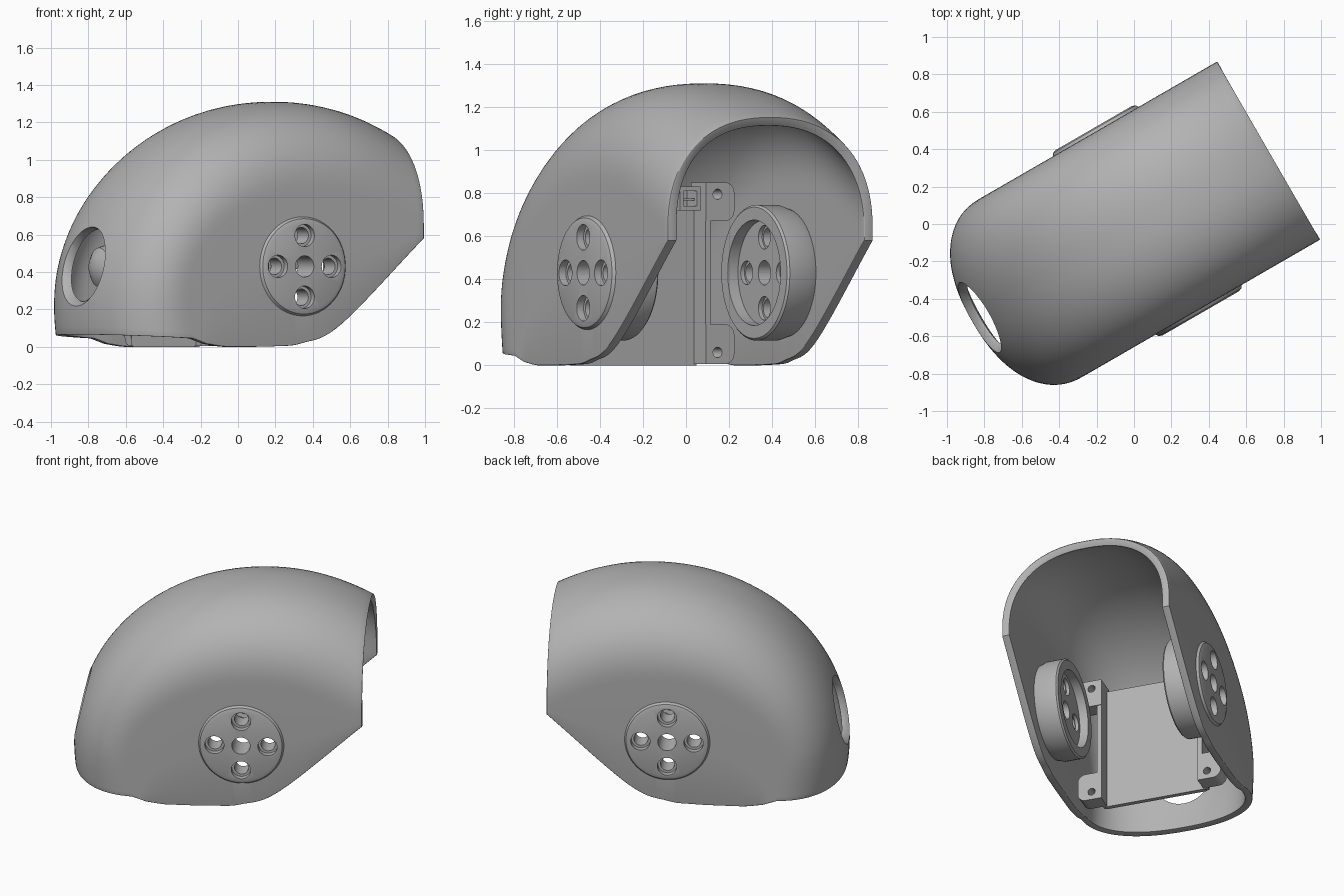
import bpy, bmesh
from math import radians, pi, sin, cos
from mathutils import Matrix, Vector

if "Cube" in bpy.data.objects:
    bpy.data.objects.remove(bpy.data.objects["Cube"])

# Everything is built along local x, then turned 30 degrees into place
PLACE = Matrix.Rotation(radians(30), 4, 'Z') @ Matrix.Translation((0, -0.02, 0))
PIVOT = Vector((0.07, 0, 0.43))
HALF_WIDTH = 0.55

grey = bpy.data.materials.new("plain_grey")
grey.use_nodes = True
grey.diffuse_color = (0.45, 0.45, 0.45, 1)
grey.node_tree.nodes["Principled BSDF"].inputs["Base Color"].default_value = grey.diffuse_color


def finish(name, bm):
    bmesh.ops.recalc_face_normals(bm, faces=bm.faces)
    mesh = bpy.data.meshes.new(name)
    bm.to_mesh(mesh)
    bm.free()
    mesh.transform(PLACE)
    mesh.materials.append(grey)
    obj = bpy.data.objects.new(name, mesh)
    bpy.context.collection.objects.link(obj)
    return obj


def bake(obj):
    dg = bpy.context.evaluated_depsgraph_get()
    mesh = bpy.data.meshes.new_from_object(obj.evaluated_get(dg))
    obj.modifiers.clear()
    obj.data = mesh


def cut(obj, cutter):
    mod = obj.modifiers.new("cut", 'BOOLEAN')
    mod.operation = 'DIFFERENCE'
    mod.solver = 'EXACT'
    mod.object = cutter
    bake(obj)


def lathe(bm, profile, matrix, steps=48):
    # Revolve (radius, height) points about z, then move by matrix
    part = bmesh.new()
    verts = [part.verts.new((r, 0, h)) for r, h in profile]
    edges = [part.edges.new(p) for p in zip(verts, verts[1:])]
    bmesh.ops.spin(part, geom=verts + edges, cent=(0, 0, 0), axis=(0, 0, 1),
                   angle=2 * pi, steps=steps, use_merge=False)
    bmesh.ops.remove_doubles(part, verts=part.verts, dist=1e-5)
    bmesh.ops.recalc_face_normals(part, faces=part.faces)
    part.transform(matrix)
    temp = bpy.data.meshes.new("temp")
    part.to_mesh(temp)
    part.free()
    bm.from_mesh(temp)
    bpy.data.meshes.remove(temp)


def box(bm, low, high):
    low, high = Vector(low), Vector(high)
    m = Matrix.Translation((low + high) / 2) @ Matrix.Diagonal((*(high - low), 1))
    bmesh.ops.create_cube(bm, size=1, matrix=m)


def side_box(bm, s, xs, ys, zs):
    # Box given for the left side, mirrored to the right when s is -1
    y0, y1 = sorted(s * y for y in ys)
    box(bm, (xs[0], y0, zs[0]), (xs[1], y1, zs[1]))


def sideways(s, origin):
    return Matrix.Translation(origin) @ Matrix.Rotation(-s * pi / 2, 4, 'X')


def forward(origin, tilt=0):
    return Matrix.Translation(origin) @ Matrix.Rotation(radians(tilt) - pi / 2, 4, 'Y')


def spline(points, t):
    # Catmull-Rom curve through evenly spaced points, t from 0 to 1
    pts = [Vector(p) for p in points]
    pts = [2 * pts[0] - pts[1]] + pts + [2 * pts[-1] - pts[-2]]
    f = t * (len(pts) - 3)
    i = min(int(f), len(pts) - 4)
    f -= i
    a, b, c, d = pts[i:i + 4]
    return 0.5 * (2 * b + (c - a) * f + (2 * a - 5 * b + 4 * c - d) * f ** 2
                  + (3 * b - a - 3 * c + d) * f ** 3)


def crest(t):
    # Elliptical ridge line from the front lip over the top to the back rim
    a = radians(187 + t * (59.2 - 187))
    return Vector((.2 + 1.21 * cos(a), .2 + 1.11 * sin(a)))


# Shell: ridge, edge of the flat cheeks, and lower edge, as (x, z)
cheek = [(-.61, .045), (-.64, .31), (-.53, .55), (-.28, .74), (.02, .83), (.42, .81), (.82, .63)]
lower = [(-.52, .015), (-.40, 0), (-.25, 0), (-.10, .003), (.07, .02), (.31, .12), (.82, .58)]
bm = bmesh.new()
rows = []
SECTIONS, ARC = 60, 24
for i in range(SECTIONS + 1):
    t = i / SECTIONS
    p, f, b = crest(t), spline(cheek, t), spline(lower, t)
    b.y = max(b.y, 0)
    half = [(b, 1), ((b + f) / 2, 1)]
    for k in range(ARC + 1):
        a = k / ARC * pi / 2
        half.append((f + (p - f) * sin(a) ** (2 / 2.3), max(cos(a), 0) ** (2 / 2.3)))
    half[-1] = (p, 0)
    ring = [(q.x, -w * HALF_WIDTH, q.y) for q, w in half]
    ring += [(x, -y, z) for x, y, z in reversed(ring[:-1])]
    rows.append([bm.verts.new(c) for c in ring])
for r0, r1 in zip(rows, rows[1:]):
    for j in range(len(r0) - 1):
        bm.faces.new((r0[j], r0[j + 1], r1[j + 1], r1[j]))
shell = finish("shell", bm)
# Face outward, then thicken inward and round the rim
top = max(shell.data.polygons, key=lambda q: q.center.z)
if top.normal.z < 0:
    shell.data.flip_normals()
solid = shell.modifiers.new("thickness", 'SOLIDIFY')
solid.thickness = 0.047
solid.offset = -1
rim = shell.modifiers.new("rim", 'BEVEL')
rim.width = 0.01
rim.segments = 3
rim.limit_method = 'ANGLE'
rim.angle_limit = radians(50)
bake(shell)
parts = [shell]

# Pivot bosses: outer pad, inner recessed ring, five stepped holes
boss_profile = [(0, .572), (.235, .572), (.255, .565), (.265, .55), (.265, .52), (.295, .52),
                (.315, .46), (.315, .355), (.305, .345), (.245, .345), (.245, .40), (0, .40)]
hole_profile = [(0, .33), (.055, .33), (.055, .42), (.044, .42), (.044, .535),
                (.06, .535), (.06, .7), (0, .7)]
centre_profile = [(0, .33), (.057, .33), (.057, .7), (0, .7)]
offsets = [(.165, 0), (-.165, 0), (0, .165), (0, -.165)]
for side, s in (("left", 1), ("right", -1)):
    bm = bmesh.new()
    lathe(bm, boss_profile, sideways(s, PIVOT), 64)
    boss = finish(side + "_pivot_boss", bm)
    bm = bmesh.new()
    lathe(bm, centre_profile, sideways(s, PIVOT), 32)
    for dx, dz in offsets:
        lathe(bm, hole_profile, sideways(s, PIVOT + Vector((dx, 0, dz))), 32)
    holes = finish("hole_cutter", bm)
    holes.hide_render = True
    cut(boss, holes)
    cut(shell, holes)
    bpy.data.objects.remove(holes)
    parts.append(boss)

# Round eye opening with a flared lip, tipped slightly upward
bm = bmesh.new()
lathe(bm, [(0, .7), (.195, .7), (.195, .93), (.205, .96), (.235, .99), (.235, 1.2), (0, 1.2)],
      forward((0, 0, .31), 8), 48)
eye_cutter = finish("eye_cutter", bm)
eye_cutter.hide_render = True
cut(shell, eye_cutter)
bpy.data.objects.remove(eye_cutter)

# Lens barrel behind the opening
bm = bmesh.new()
lathe(bm, [(0, .44), (.12, .44), (.12, .82), (.105, .87), (.06, .9), (0, .91)],
      forward((0, 0, .425)), 40)
parts.append(finish("lens", bm))

# Upright inner panel
bm = bmesh.new()
box(bm, (-.47, -.33, 0), (-.44, .33, .82))
parts.append(finish("inner_panel", bm))

# Small open socket at the top of the panel
bm = bmesh.new()
for z in (.72, .81):
    box(bm, (-.45, .19, z), (-.35, .30, z + .02))
for y in (.19, .28):
    box(bm, (-.45, y, .73), (-.35, y + .02, .82))
box(bm, (-.45, .21, .765), (-.37, .28, .775))
parts.append(finish("socket", bm))

# Side brackets with thick drilled ears
for side, s in (("left", 1), ("right", -1)):
    bm = bmesh.new()
    side_box(bm, s, (-.47, -.335), (.317, .345), (.005, .85))
    parts.append(finish(side + "_bracket", bm))
    for level, low, high in (("lower", .005, .19), ("upper", .67, .85)):
        bm = bmesh.new()
        side_box(bm, s, (-.44, -.33), (.318, .47), (low, high))
        edges = [e for e in bm.edges if abs(e.verts[0].co.x - e.verts[1].co.x) > .01
                 and abs(e.verts[0].co.y) > .4]
        bmesh.ops.bevel(bm, geom=edges, offset=.05, segments=6, affect='EDGES', profile=.5)
        ear = finish(side + "_" + level + "_ear", bm)
        bm = bmesh.new()
        z = low + .055 if level == "lower" else high - .055
        lathe(bm, [(0, .25), (.024, .25), (.024, .6), (0, .6)], forward((0, s * .38, z)), 24)
        drill = finish("drill_cutter", bm)
        drill.hide_render = True
        cut(ear, drill)
        bpy.data.objects.remove(drill)
        parts.append(ear)

# Smooth curved surfaces, keep edges crisp
bpy.ops.object.select_all(action='DESELECT')
for obj in parts:
    obj.select_set(True)
bpy.context.view_layer.objects.active = shell
bpy.ops.object.shade_smooth_by_angle(angle=radians(30))
